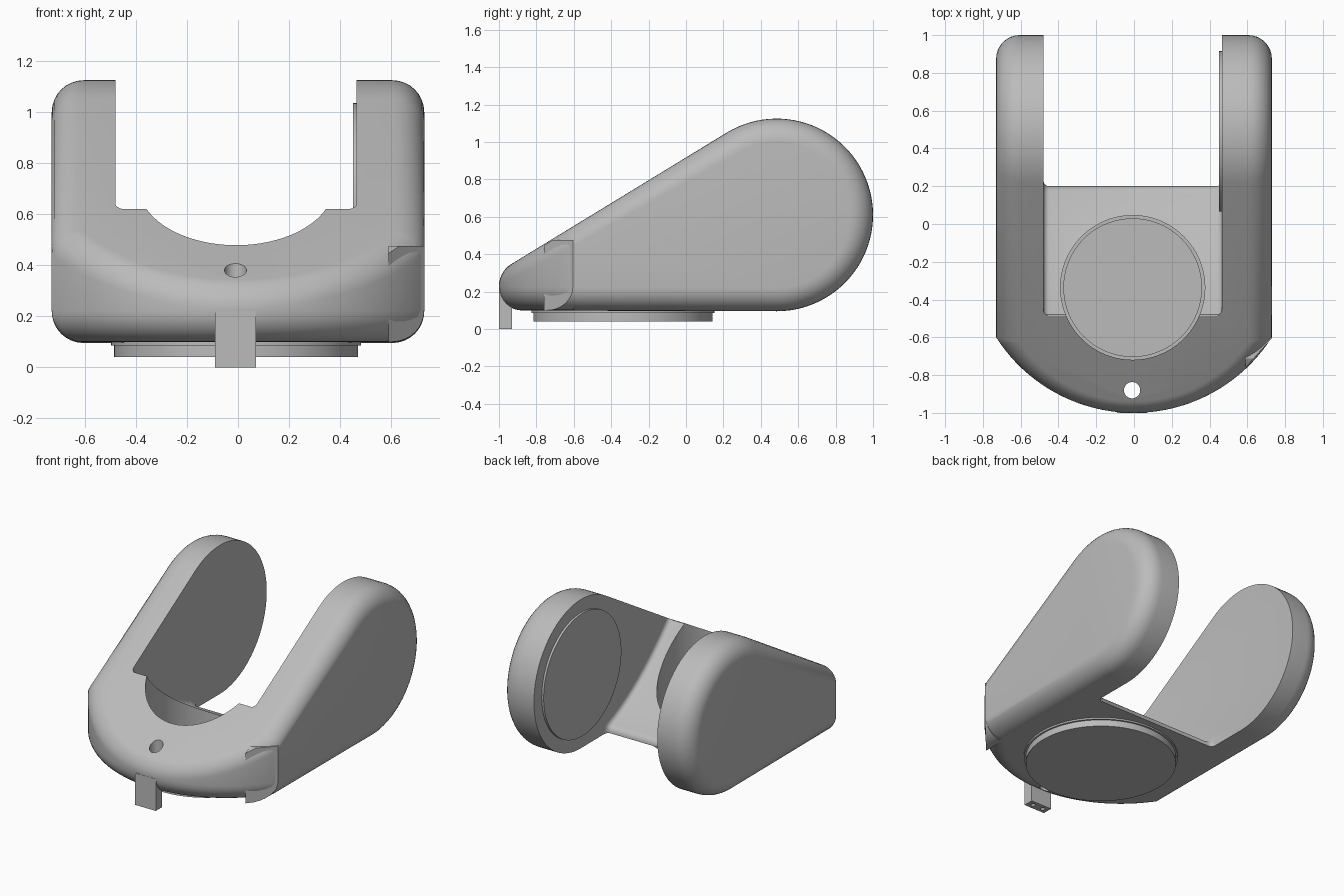
import bpy, bmesh
from math import sin, cos, tan, pi, radians, asin
from mathutils import Vector

if "Cube" in bpy.data.objects:
    bpy.data.objects.remove(bpy.data.objects["Cube"])

grey = bpy.data.materials.new("light grey")
grey.use_nodes = True
grey.diffuse_color = (0.5, 0.5, 0.5, 1)
grey.node_tree.nodes["Principled BSDF"].inputs["Base Color"].default_value = grey.diffuse_color


def prism(name, points, axis, low, high):
    """Extrude a closed 2D outline along an axis (x: points are y,z; y: x,z; z: x,y)."""
    def place(p, d):
        return {"x": (d, p[0], p[1]), "y": (p[0], d, p[1]), "z": (p[0], p[1], d)}[axis]
    bm = bmesh.new()
    face = bm.faces.new([bm.verts.new(place(p, low)) for p in points])
    moved = bmesh.ops.extrude_face_region(bm, geom=[face])["geom"]
    bmesh.ops.translate(bm, verts=[v for v in moved if isinstance(v, bmesh.types.BMVert)],
                        vec=Vector(place((0, 0), high - low)))
    bmesh.ops.recalc_face_normals(bm, faces=bm.faces)
    mesh = bpy.data.meshes.new(name)
    bm.to_mesh(mesh)
    bm.free()
    mesh.materials.append(grey)
    obj = bpy.data.objects.new(name, mesh)
    bpy.context.collection.objects.link(obj)
    return obj


def arc(cx, cy, r, start, end, n):
    return [(cx + r * cos(start + (end - start) * i / n),
             cy + r * sin(start + (end - start) * i / n)) for i in range(n + 1)]


def disc(name, axis, cx, cy, r, low, high):
    return prism(name, arc(cx, cy, r, 0, 2 * pi, 96)[:-1], axis, low, high)


def apply(obj, kind, **settings):
    mod = obj.modifiers.new(kind, kind)
    for key, value in settings.items():
        setattr(mod, key, value)
    bpy.context.view_layer.objects.active = obj
    bpy.ops.object.modifier_apply(modifier=mod.name)


def cut(obj, tool, operation="DIFFERENCE"):
    apply(obj, "BOOLEAN", object=tool, operation=operation, solver="EXACT")
    bpy.data.objects.remove(tool)


def smooth(obj, angle=30):
    bpy.ops.object.select_all(action="DESELECT")
    obj.select_set(True)
    bpy.context.view_layer.objects.active = obj
    bpy.ops.object.shade_smooth_by_angle(angle=radians(angle))


# Body: bow-fronted plan crossed with a teardrop side profile
W, BOTTOM, ROUND = 0.73, 0.1, 0.125
hub_y, hub_z, hub_r, slope = 0.485, 0.61, 0.515, radians(31.4)
bow_r = 0.866
bow = asin(W / bow_r)
plan = arc(0, bow_r - 1, bow_r, -pi / 2 - bow, -pi / 2 + bow, 40) + [(W, 1.5), (-W, 1.5)]
profile = arc(hub_y, hub_z, hub_r, -pi / 2, pi / 2 + slope, 56)
ty, tz = profile[-1]
profile += [(-1.2, tz - (ty + 1.2) * tan(slope)), (-1.2, BOTTOM)]
body = prism("body", plan, "z", -0.5, 2)
cut(body, prism("profile_tool", profile, "x", -1, 1), "INTERSECT")

# Constant-radius rounding of the outer edges
bm = bmesh.new()
bm.from_mesh(body.data)
bmesh.ops.remove_doubles(bm, verts=bm.verts, dist=0.0005)
weight = bm.edges.layers.float.new("bevel_weight_edge")
for e in bm.edges:
    if len(e.link_faces) == 2:
        a = e.calc_face_angle()
        e[weight] = tan(a / 2) if a > radians(40) else 0
bm.to_mesh(body.data)
bm.free()
apply(body, "BEVEL", limit_method="WEIGHT", width=ROUND, segments=8, use_clamp_overlap=False)

# Channel between the arms, with a hollowed ramp for its floor
ramp = []
for i in range(17):
    t = i / 16
    ramp.append((-0.48 + 0.68 * t, 0.62 - 0.49 * t - 0.24 * t * (1 - t)))
channel = prism("channel_tool", [(-1.2, 0.62)] + ramp + [(0.2, -0.5), (1.5, -0.5), (1.5, 1.5), (-1.2, 1.5)],
                "x", -0.48, 0.465)
apply(channel, "BEVEL", limit_method="ANGLE", angle_limit=radians(60), width=0.03, segments=4)
cut(body, channel)

# Round pocket and small front hole
PX, PY = -0.007, -0.337
cut(body, disc("pocket_tool", "z", PX, PY, 0.382, -0.2, 1.5))
cut(body, disc("hole_tool", "z", -0.01, -0.88, 0.043, -0.2, 1))
smooth(body)

# Base plate, its flange, and the pocket floor
for name, r, low, high in (("base_plate", 0.478, 0.04, 0.09),
                           ("base_flange", 0.49, 0.085, 0.104),
                           ("pocket_floor", 0.367, 0.1, 0.125)):
    smooth(disc(name, "z", PX, PY, r, low, high))

# Thin pad on the inner face of one arm
smooth(disc("arm_pad", "x", 0.49, hub_z, 0.425, 0.45, 0.47))

# Front tab with two pin holes underneath
tab = prism("front_tab", [(-0.09, 0), (0.07, 0), (0.07, 0.22), (-0.09, 0.22)], "y", -1, -0.93)
for x in (-0.05, 0.03):
    cut(tab, disc("pin_tool", "z", x, -0.965, 0.014, -0.05, 0.03))

# Square-edged corner block, trimmed to the bow and to the slope
corner = [(0.5, BOTTOM)] + arc(W - ROUND, BOTTOM + ROUND, ROUND, -pi / 2, 0, 8) + [(W, 0.9), (0.5, 0.9)]
block = prism("corner_block", [p for p in corner if p[0] > 0.55] + [(0.59, 0.9), (0.59, BOTTOM)],
              "y", -0.9, -0.6)
bm = bmesh.new()
bm.from_mesh(block.data)
for point, normal in (((0.59, -0.76, 0), (0.155, -0.14, 0)),
                      ((0, -1, 0.3), (0, -sin(slope), cos(slope))),
                      ((0, 0, 0.475), (0, 0, 1))):
    cutplane = bmesh.ops.bisect_plane(bm, geom=bm.verts[:] + bm.edges[:] + bm.faces[:],
                                      plane_co=point, plane_no=normal, clear_outer=True)
    rim = [g for g in cutplane["geom_cut"] if isinstance(g, bmesh.types.BMEdge)]
    bmesh.ops.edgeloop_fill(bm, edges=rim)
bmesh.ops.recalc_face_normals(bm, faces=bm.faces)
bm.to_mesh(block.data)
bm.free()
smooth(block)
